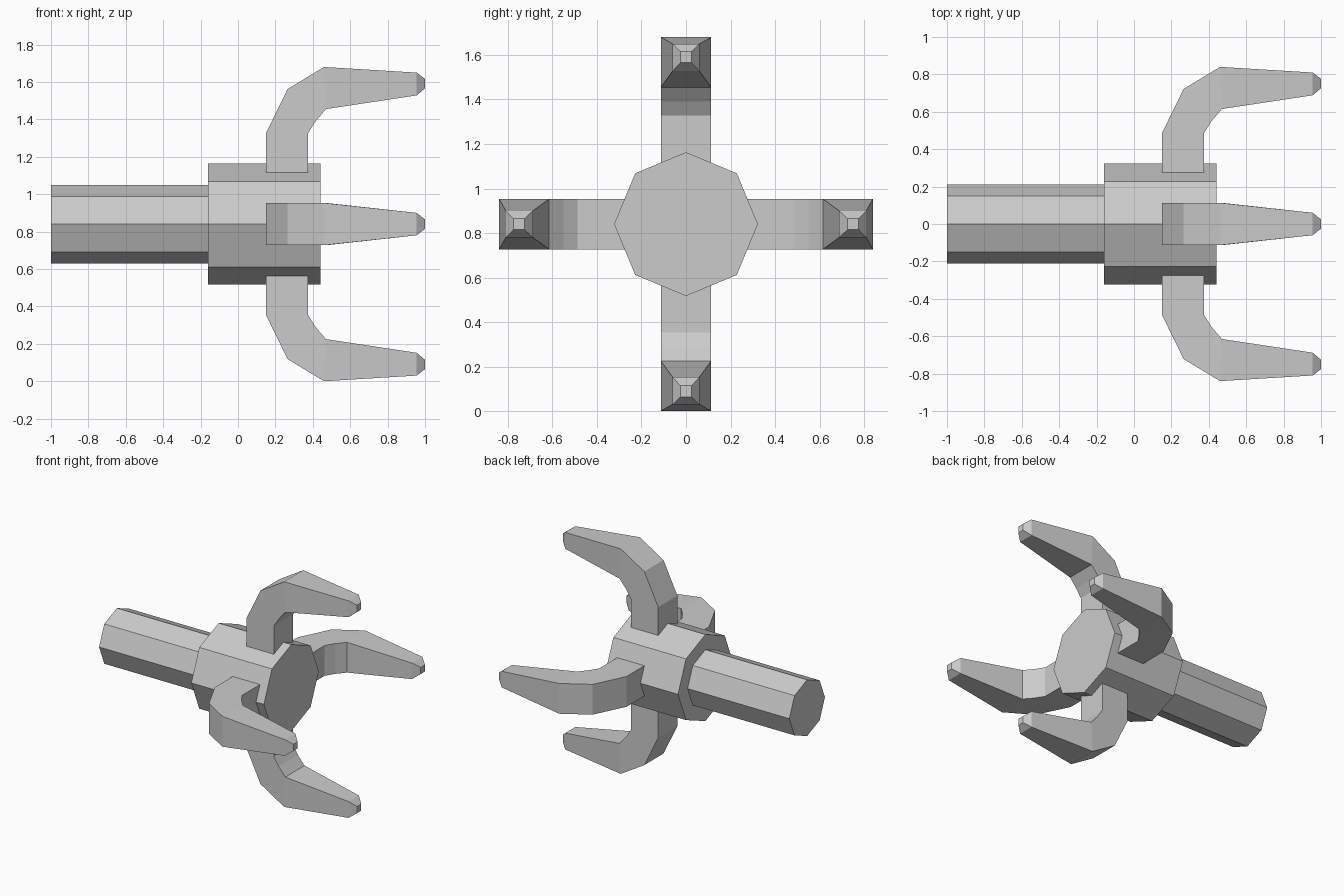
import bpy, bmesh, math
from mathutils import Matrix, Vector

if "Cube" in bpy.data.objects:
    bpy.data.objects.remove(bpy.data.objects["Cube"])

CZ = 0.84  # height of the central axis


def make_object(name, bm):
    bmesh.ops.recalc_face_normals(bm, faces=bm.faces)
    mesh = bpy.data.meshes.new(name)
    bm.to_mesh(mesh)
    bm.free()
    obj = bpy.data.objects.new(name, mesh)
    obj.location.z = CZ
    bpy.context.collection.objects.link(obj)
    return obj


def loft(name, rings, rotation=0.0):
    """Join matching rings of points, cap both ends, turn about the x axis."""
    bm = bmesh.new()
    loops = [[bm.verts.new(p) for p in ring] for ring in rings]
    for a, b in zip(loops, loops[1:]):
        for i in range(len(a)):
            j = (i + 1) % len(a)
            bm.faces.new((a[i], a[j], b[j], b[i]))
    bm.faces.new(loops[0])
    bm.faces.new(loops[-1])
    bm.transform(Matrix.Rotation(rotation, 4, 'X'))
    return make_object(name, bm)


def octagon(x, r):
    return [Vector((x, r * math.cos(i * math.pi / 4), r * math.sin(i * math.pi / 4)))
            for i in range(8)]


# Shaft and hub: octagonal prisms along x
loft("shaft", [octagon(-1.0, 0.21), octagon(-0.15, 0.21)])
loft("hub", [octagon(-0.16, 0.323), octagon(0.44, 0.323)])

# Prong sections: outer x, outer radius, inner x, inner radius, half width
sections = [
    (0.15, 0.22, 0.375, 0.22, 0.113),
    (0.15, 0.487, 0.375, 0.487, 0.113),
    (0.265, 0.722, 0.415, 0.55, 0.113),
    (0.46, 0.84, 0.47, 0.615, 0.113),
    (0.955, 0.81, 0.955, 0.688, 0.06),
    (1.0, 0.776, 1.0, 0.726, 0.025),
]
rings = [[Vector((xo, -w, ro)), Vector((xo, w, ro)),
          Vector((xi, w, ri)), Vector((xi, -w, ri))]
         for xo, ro, xi, ri, w in sections]

# Four curved prongs around the hub
for k, side in enumerate(("top", "front", "bottom", "back")):
    loft("prong_" + side, rings, k * math.pi / 2)
